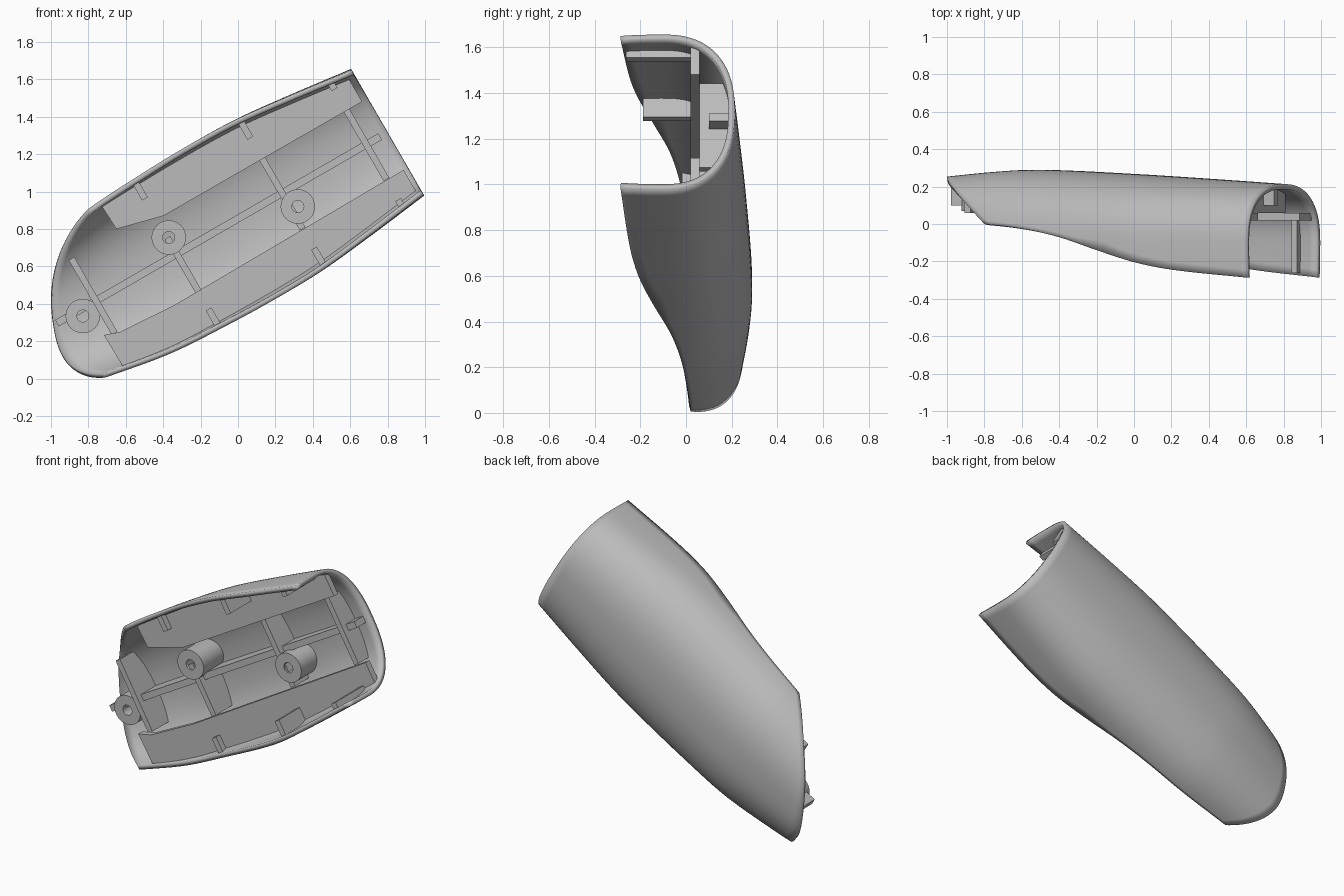
import bpy, bmesh, math
from mathutils import Vector

if "Cube" in bpy.data.objects:
    bpy.data.objects.remove(bpy.data.objects["Cube"])

grey = bpy.data.materials.new("plain grey")
grey.use_nodes = True
COLOR = (0.5, 0.5, 0.5, 1)
grey.diffuse_color = COLOR
grey.node_tree.nodes["Principled BSDF"].inputs["Base Color"].default_value = COLOR

# The part lies along an axis tilted 30 degrees: u along it, v across it, y depth
TILT = math.radians(30)
MID, END, Y0, POWER = 0.741, 1.352, -0.1, 2.4
FLAT_Y, PLATE = 0.02, 0.04


def place(u, v, y):
    c, s, w = math.cos(TILT), math.sin(TILT), v + MID
    return Vector((u * c - w * s, y, u * s + w * c))


def curve(keys):
    """Smooth interpolation through a few (position, value) keys."""
    def slope(i):
        a, b = keys[max(i - 1, 0)], keys[min(i + 1, len(keys) - 1)]
        return (b[1] - a[1]) / (b[0] - a[0])

    def f(u):
        u = min(max(u, keys[0][0]), keys[-1][0])
        i = next(k for k in range(len(keys) - 1) if u <= keys[k + 1][0])
        (a, p), (b, q) = keys[i], keys[i + 1]
        h = b - a
        t = (u - a) / h
        return (p * (1 + 2 * t) * (1 - t) ** 2 + q * t * t * (3 - 2 * t)
                + h * t * (1 - t) * (slope(i) * (1 - t) - slope(i + 1) * t))
    return f


half_width = curve([(-.75, .365), (-.6, .395), (-.24, .452), (.12, .468), (.47, .472),
                    (.7, .465), (1.02, .432), (1.36, .39)])
back = curve([(-.75, .25), (-.4, .28), (-.15, .29), (.43, .267), (1, .235), (1.36, .213)])
rim = curve([(-.75, .02), (-.6, .02), (-.24, 0), (0, -.025), (.235, -.07), (.47, -.14),
             (.7, -.205), (.92, -.245), (1.36, -.288)])


def spow(x, p):
    return math.copysign(abs(x) ** p, x)


def reach(u, y):
    return back(u) - Y0 if y >= Y0 else 0.7


def width_at(u, y):
    return half_width(u) * (1 - abs((y - Y0) / reach(u, y)) ** POWER) ** (1 / POWER)


def depth_at(u, v):
    return Y0 + reach(u, 0) * (1 - abs(v / half_width(u)) ** POWER) ** (1 / POWER)


def section(u, s):
    """Point (v, y) on the rounded section; s = -1..1 runs from rim to rim."""
    r = rim(u)
    top = math.acos(spow((r - Y0) / reach(u, r), POWER / 2))
    c = math.cos(s * top)
    y = Y0 + spow(c, 2 / POWER) * (reach(u, 0) if c >= 0 else 0.7)
    return half_width(u) * spow(math.sin(s * top), 2 / POWER), y


def finish(name, bm, smooth=False):
    bmesh.ops.recalc_face_normals(bm, faces=bm.faces)
    me = bpy.data.meshes.new(name)
    bm.to_mesh(me)
    bm.free()
    ob = bpy.data.objects.new(name, me)
    bpy.context.collection.objects.link(ob)
    me.materials.append(grey)
    if smooth:
        bpy.ops.object.select_all(action='DESELECT')
        ob.select_set(True)
        bpy.context.view_layer.objects.active = ob
        bpy.ops.object.shade_smooth_by_angle(angle=math.radians(35))
    return ob


def prism(name, pts, push):
    """Extrude an outline of (u, v, y) points by a (u, v, y) vector."""
    bm = bmesh.new()
    ends = [[bm.verts.new(place(*(Vector(p) + Vector(push) * k))) for p in pts] for k in (0, 1)]
    n = len(pts)
    bm.faces.new(ends[0])
    bm.faces.new(ends[1][::-1])
    for i in range(n):
        j = (i + 1) % n
        bm.faces.new((ends[0][i], ends[1][i], ends[1][j], ends[0][j]))
    bmesh.ops.triangulate(bm, faces=[f for f in bm.faces if len(f.verts) > 4])
    return finish(name, bm)


def span(a, b, n):
    return [a + (b - a) * i / n for i in range(n + 1)]


# Curved shell with a slanted cut at its lower end
bm = bmesh.new()
rows = []
for s in span(-1, 1, 64):
    start = -0.4
    for _ in range(25):
        v, y = section(start, s)
        start = -0.427 + 0.422 * v - 1.13 * y
    rows.append([bm.verts.new(place(u, *section(u, s))) for u in span(start, END, 40)])
for a, b in zip(rows, rows[1:]):
    for i in range(len(a) - 1):
        bm.faces.new((a[i], a[i + 1], b[i + 1], b[i]))
shell = finish("shell", bm, smooth=True)
middle = shell.data.polygons[32 * 40 + 20]
if middle.normal.y < 0:
    shell.data.flip_normals()
wall = shell.modifiers.new("wall", 'SOLIDIFY')
wall.thickness, wall.offset = 0.028, -1

# Flat side plates, each with an inner edge and an outer edge on the shell
for name, side, first, inner in (
        ("upper_plate", 1, -.17, [(1.315, .21), (.09, .212), (-.163, .277)]),
        ("lower_plate", -1, -.5, [(1.325, .217), (-.09, .23), (-.42, .21), (-.505, .18)])):
    outer = [(u, width_at(u, FLAT_Y + PLATE) - .015) for u in span(first, inner[0][0], 24)]
    prism(name, [(u, side * v, FLAT_Y) for u, v in outer + inner], (0, 0, PLATE))

# Long rib down the middle
U0, U1 = -.69, 1.305
prism("center_rib", [(U1, -.02, .1), (U0, -.02, .1)]
      + [(u, -.02, back(u) - .012) for u in span(U0, U1, 24)], (0, .04, 0))

# Cross ribs following the inside of the shell
RIB = 0.035
for i, (u, low, high) in enumerate([(-.45, -.2, .26), (.05, -.23, .1), (.7, -.22, .215), (1.22, -.215, .21)]):
    u -= RIB / 2
    prism(f"cross_rib_{i + 1}", [(u, high, .06), (u, low, .06)]
          + [(u, v, depth_at(u, v) - .012) for v in span(low, high, 16)], (RIB, 0, 0))

    # Short side ribs standing on the plates
    for name, side in (("upper", 1), ("lower", -1)):
        if side > 0 and i == 0:
            continue
        front = rim(u) + .012
        inside = .34 if i else .365
        ys = span(FLAT_Y + .02, front, 6)
        prism(f"{name}_side_rib_{i + 1}", [(u, side * inside, front), (u, side * inside, ys[0])]
              + [(u, side * (width_at(u, y) - .013), y) for y in ys], (RIB, 0, 0))

# Hollow screw posts
for i, (u, v, front) in enumerate([(-.551, -.036, .07), (.057, .098, .05), (.737, -.104, .05)]):
    deep = depth_at(u, abs(v) + .09) - .01
    center = place(u, v, 0)
    bm = bmesh.new()
    profile = [bm.verts.new(center + Vector((r, y, 0)))
               for r, y in ((.032, deep), (.032, front), (.092, front), (.092, deep))]
    edges = [bm.edges.new((profile[k], profile[(k + 1) % 4])) for k in range(4)]
    bmesh.ops.spin(bm, geom=profile + edges, cent=center, axis=(0, 1, 0),
                   angle=math.tau, steps=32, use_merge=True)
    bmesh.ops.remove_doubles(bm, verts=bm.verts, dist=1e-4)
    finish(f"screw_post_{i + 1}", bm, smooth=True)
